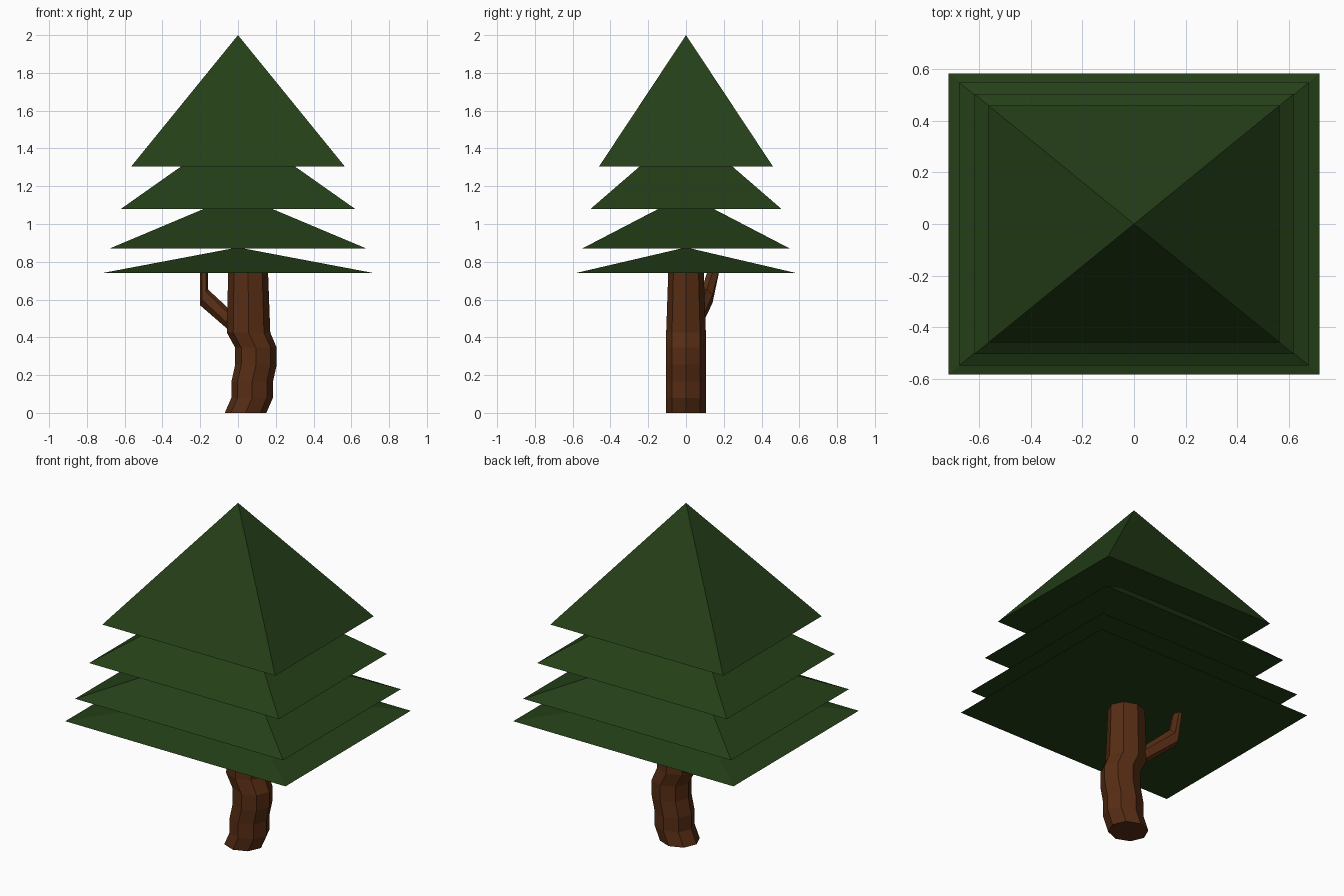
import bpy, bmesh
from math import sin, cos, tau
from mathutils import Vector

if "Cube" in bpy.data.objects:
    bpy.data.objects.remove(bpy.data.objects["Cube"])


def material(name, rgb):
    m = bpy.data.materials.new(name)
    m.diffuse_color = (*rgb, 1)
    m.use_nodes = True
    m.node_tree.nodes["Principled BSDF"].inputs["Base Color"].default_value = m.diffuse_color
    return m


GREEN = material("dark_green", (0.018, 0.050, 0.009))
BROWN = material("bark_brown", (0.095, 0.026, 0.007))


def finish(name, bm, mat):
    bmesh.ops.recalc_face_normals(bm, faces=bm.faces)
    mesh = bpy.data.meshes.new(name)
    bm.to_mesh(mesh)
    bm.free()
    mesh.materials.append(mat)
    bpy.context.collection.objects.link(bpy.data.objects.new(name, mesh))


def tube(name, rings, sides, mat):
    """Flat-faced tube through rings of (centre, radius vector u, radius vector v)."""
    bm = bmesh.new()
    loops = []
    for c, u, v in rings:
        c, u, v = Vector(c), Vector(u), Vector(v)
        loops.append([bm.verts.new(c + u * cos(tau * i / sides) + v * sin(tau * i / sides))
                      for i in range(sides)])
    for a, b in zip(loops, loops[1:]):
        for i in range(sides):
            j = (i + 1) % sides
            bm.faces.new((a[i], a[j], b[j], b[i]))
    bm.faces.new(loops[0])
    bm.faces.new(loops[-1])
    finish(name, bm, mat)


def pyramid(name, hx, hy, base, apex):
    bm = bmesh.new()
    corners = [bm.verts.new((sx * hx, sy * hy, base))
               for sx, sy in ((-1, -1), (1, -1), (1, 1), (-1, 1))]
    tip = bm.verts.new((0, 0, apex))
    bm.faces.new(corners)
    for i in range(4):
        bm.faces.new((corners[i], corners[(i + 1) % 4], tip))
    finish(name, bm, GREEN)


# Four stacked foliage tiers: half width, half depth, base height, tip height
tiers = [(0.72, 0.585, 0.74, 0.876), (0.68, 0.55, 0.87, 1.156),
         (0.62, 0.505, 1.08, 1.517), (0.565, 0.46, 1.305, 2.0)]
for n, t in enumerate(tiers, 1):
    pyramid(f"foliage_tier_{n}", *t)

# Crooked trunk: centre x, height, x radius, y radius
trunk = [(0.04, 0, 0.11, 0.105), (0.075, 0.08, 0.11, 0.105), (0.075, 0.165, 0.11, 0.105),
         (0.095, 0.255, 0.11, 0.105), (0.095, 0.345, 0.11, 0.105),
         (0.056, 0.425, 0.115, 0.105), (0.053, 0.80, 0.104, 0.092)]
tube("trunk", [((x, 0, z), (rx, 0, 0), (0, ry, 0)) for x, z, rx, ry in trunk], 8, BROWN)

# Bent side branch leaving the back left of the trunk
tube("branch", [((0.0, 0.04, 0.45), (0.028, 0, 0.03), (0, 0.035, 0)),
                ((-0.18, 0.11, 0.612), (0.02, 0, 0.043), (0, 0.035, -0.01)),
                ((-0.18, 0.15, 0.77), (0.02, 0, 0), (0, 0.035, 0))], 6, BROWN)
